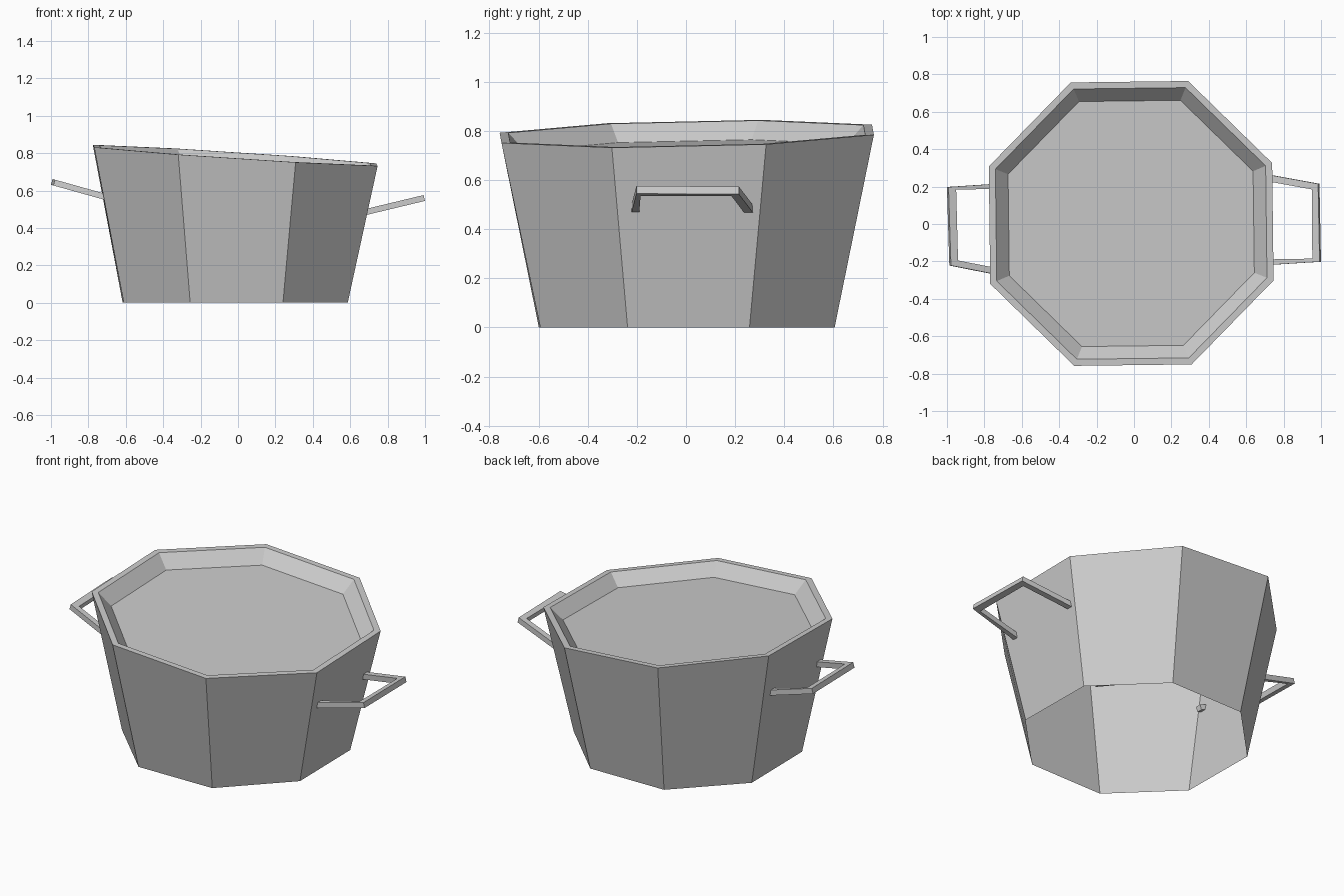
import bpy
import bmesh
from math import cos, sin, radians, hypot

cube = bpy.data.objects.get("Cube")
if cube:
    bpy.data.objects.remove(cube)

# Plain grey metal
metal = bpy.data.materials.new("grey_metal")
metal.use_nodes = True
grey = (0.6, 0.6, 0.6, 1)
metal.diffuse_color = grey
metal.node_tree.nodes["Principled BSDF"].inputs["Base Color"].default_value = grey


def finish(bm, name):
    mesh = bpy.data.meshes.new(name)
    bm.to_mesh(mesh)
    bm.free()
    mesh.materials.append(metal)
    obj = bpy.data.objects.new(name, mesh)
    bpy.context.collection.objects.link(obj)
    return obj


def bridge(bm, rings, closed=True):
    for a, b in zip(rings, rings[1:]):
        n = len(a)
        for i in range(n):
            j = (i + 1) % n
            bm.faces.new((a[i], a[j], b[j], b[i]))


def rim_height(x, y):
    return 0.787 - 0.066 * x + 0.021 * y


def octagon(bm, radius, drop=None):
    # Ring on the ground, or at a given drop below the tilted rim
    ring = []
    for i in range(8):
        a = radians(23.2 + 45 * i)
        x, y = radius * cos(a) - 0.015, radius * sin(a) + 0.003
        z = 0 if drop is None else rim_height(x, y) - drop
        ring.append(bm.verts.new((x, y, z)))
    return ring


# Pot body: flared wall open underneath, flat rim, sloped lip, shallow floor
bm = bmesh.new()
rings = [octagon(bm, 0.648), octagon(bm, 0.82, 0),
         octagon(bm, 0.782, 0), octagon(bm, 0.709, 0.073)]
bridge(bm, rings)
bm.faces.new(rings[-1])
finish(bm, "pot_body")


# Handles: square bar bent in three straight runs, rising outwards
def handle(name, outer, inner, tip_x, tip_z, slope, half=0.016):
    bm = bmesh.new()
    side = 1 if tip_x > 0 else -1
    length = hypot(1, slope)
    lean, rise = -side * slope / length * half, half / length
    rings = []
    for o, i in zip(outer, inner):
        ring = []
        for (x, y), s in ((o, -1), (i, -1), (i, 1), (o, 1)):
            z = tip_z + (x - tip_x) * side * slope
            ring.append(bm.verts.new((x + s * lean, y, z + s * rise)))
        rings.append(ring)
    bridge(bm, rings)
    bm.faces.new(rings[0])
    bm.faces.new(rings[-1])
    bmesh.ops.recalc_face_normals(bm, faces=bm.faces)
    finish(bm, name)


handle("left_handle",
       [(0.67, 0.273), (0.988, 0.215), (0.996, -0.202), (0.67, -0.222)],
       [(0.67, 0.237), (0.955, 0.185), (0.957, -0.185), (0.67, -0.19)],
       0.975, 0.555, 0.24)
handle("right_handle",
       [(-0.69, 0.218), (-0.996, 0.198), (-0.983, -0.222), (-0.69, -0.28)],
       [(-0.69, 0.187), (-0.955, 0.185), (-0.945, -0.195), (-0.69, -0.245)],
       -0.985, 0.643, 0.28)
